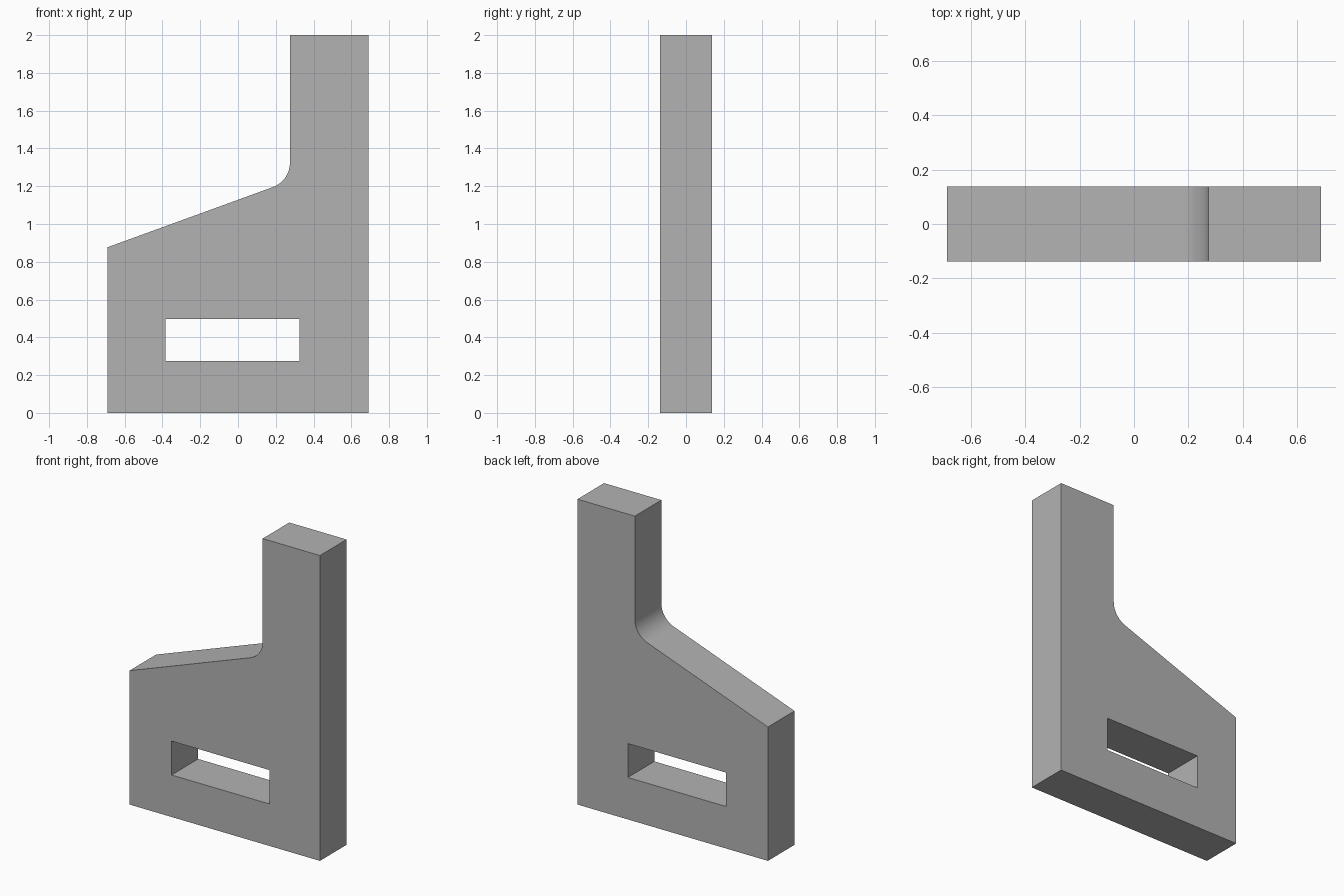
import bpy, bmesh
from math import radians, tan, cos, sin
from mathutils import Vector

cube = bpy.data.objects.get("Cube")
if cube:
    bpy.data.objects.remove(cube, do_unlink=True)

HALF_W, HALF_D, HEIGHT = 0.69, 0.1375, 2.0
POST_X, SHOULDER_Z = 0.275, 0.877
SLOPE, RADIUS = radians(20), 0.1375

# Grey material
grey = bpy.data.materials.new("plain grey")
grey.use_nodes = True
colour = (0.45, 0.45, 0.45, 1)
grey.diffuse_color = colour
grey.node_tree.nodes["Principled BSDF"].inputs["Base Color"].default_value = colour

# Fillet between the upright post and the sloping shoulder
corner_z = SHOULDER_Z + (POST_X + HALF_W) * tan(SLOPE)
centre_x = POST_X - RADIUS
centre_z = corner_z + RADIUS * tan((radians(90) - SLOPE) / 2)
steps = 16
fillet = []
for i in range(steps + 1):
    a = -(radians(90) - SLOPE) * i / steps
    fillet.append((centre_x + RADIUS * cos(a), centre_z + RADIUS * sin(a)))

# Outer outline and the slot through the base
outline = [(-HALF_W, 0), (HALF_W, 0), (HALF_W, HEIGHT), (POST_X, HEIGHT),
           *fillet, (-HALF_W, SHOULDER_Z)]
slot = [(-0.385, 0.275), (0.325, 0.275), (0.325, 0.497), (-0.385, 0.497)]

bm = bmesh.new()


def add_loop(points):
    verts = [bm.verts.new((x, -HALF_D, z)) for x, z in points]
    return [bm.edges.new((v, verts[(i + 1) % len(verts)])) for i, v in enumerate(verts)]


# Fill the front with the slot left open, then extrude to the back
edges = add_loop(outline) + add_loop(slot)
bmesh.ops.triangle_fill(bm, edges=edges, use_beauty=True, normal=Vector((0, -1, 0)))
solid = bmesh.ops.extrude_face_region(bm, geom=bm.faces[:], use_keep_orig=True)
back = [g for g in solid["geom"] if isinstance(g, bmesh.types.BMVert)]
bmesh.ops.translate(bm, verts=back, vec=(0, 2 * HALF_D, 0))
bmesh.ops.recalc_face_normals(bm, faces=bm.faces[:])

mesh = bpy.data.meshes.new("slotted_bracket")
bm.to_mesh(mesh)
bm.free()
mesh.materials.append(grey)
bracket = bpy.data.objects.new("slotted_bracket", mesh)
bpy.context.collection.objects.link(bracket)

# Smooth the fillet, keep the other edges sharp
bpy.ops.object.select_all(action='DESELECT')
bracket.select_set(True)
bpy.context.view_layer.objects.active = bracket
bpy.ops.object.shade_smooth_by_angle(angle=radians(30))
